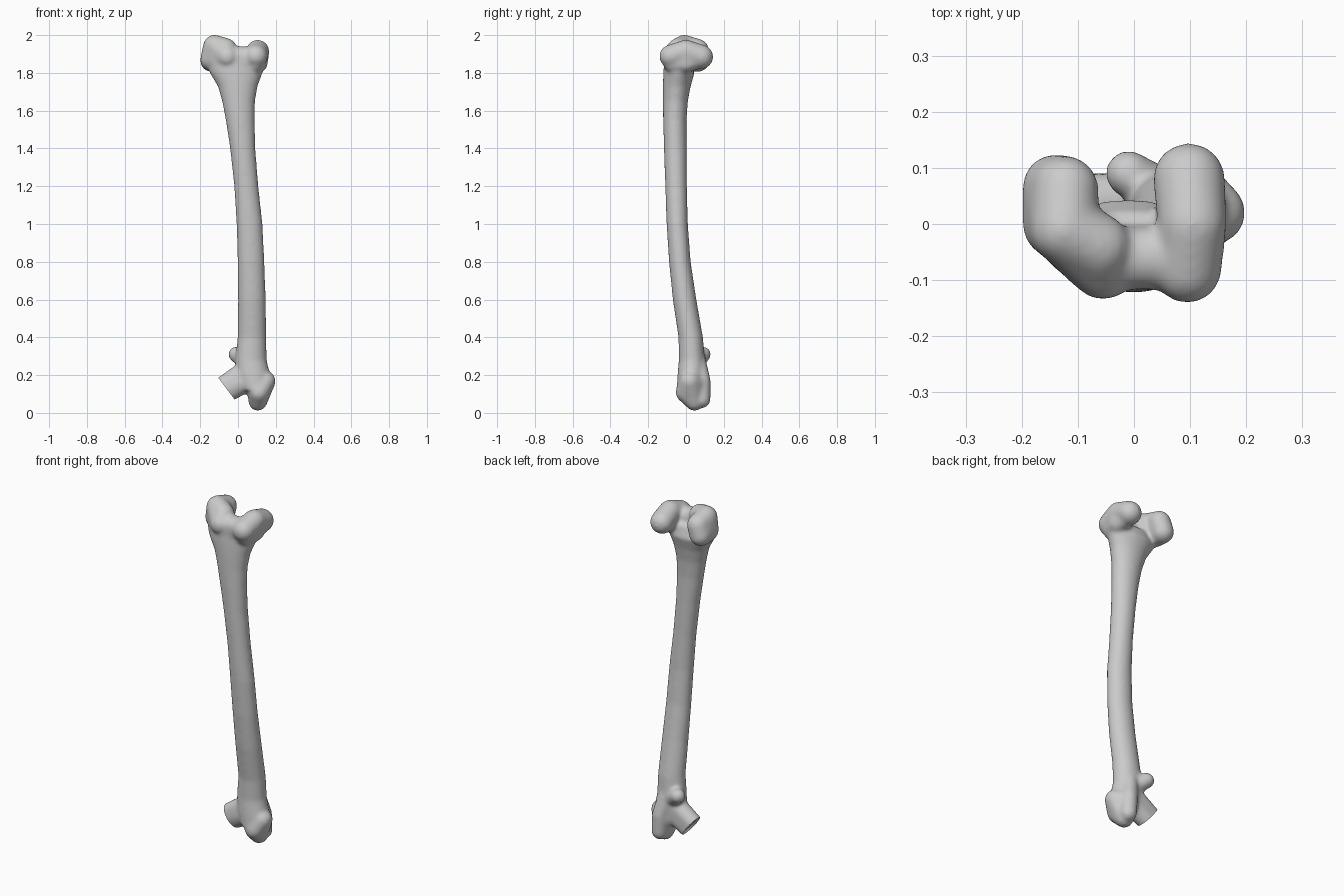
import bpy
import bmesh
import math
from mathutils import Vector

# Remove the default object
default_cube = bpy.data.objects.get("Cube")
if default_cube:
    bpy.data.objects.remove(default_cube, do_unlink=True)

bone_grey = bpy.data.materials.new("bone_grey")
bone_grey.use_nodes = True
GREY = (0.6, 0.6, 0.6, 1.0)
bone_grey.diffuse_color = GREY
bone_grey.node_tree.nodes["Principled BSDF"].inputs["Base Color"].default_value = GREY

bm = bmesh.new()


def loft(sections, sides=40):
    """Skin elliptical sections given as z, x min, x max, y min, y max."""
    rings = []
    for z, x0, x1, y0, y1 in sections:
        ring = []
        for i in range(sides):
            a = math.tau * i / sides
            x = (x0 + x1) / 2 + (x1 - x0) / 2 * math.cos(a)
            y = (y0 + y1) / 2 + (y1 - y0) / 2 * math.sin(a)
            ring.append(bm.verts.new((x, y, z)))
        rings.append(ring)
    for low, high in zip(rings, rings[1:]):
        for i in range(sides):
            j = (i + 1) % sides
            bm.faces.new((low[i], low[j], high[j], high[i]))
    bm.faces.new(rings[0][::-1])
    bm.faces.new(rings[-1])


def blob(*balls):
    """Wrap a rounded skin around a group of balls given as x, y, z, radius."""
    part = bmesh.new()
    for x, y, z, r in balls:
        made = bmesh.ops.create_icosphere(part, subdivisions=3, radius=r)
        bmesh.ops.translate(part, verts=made["verts"], vec=(x, y, z))
    hull = bmesh.ops.convex_hull(part, input=part.verts[:])
    skin = [f for f in hull["geom"] if isinstance(f, bmesh.types.BMFace)]
    copies = {}
    for face in skin:
        for v in face.verts:
            if v not in copies:
                copies[v] = bm.verts.new(v.co)
        bm.faces.new([copies[v] for v in face.verts])
    part.free()


def chain(*balls):
    """Join successive balls with tapered rounded links."""
    for pair in zip(balls, balls[1:]):
        blob(*pair)


# Shaft, bowed to the front and flared at both ends
loft([
    (0.12, 0.02, 0.17, -0.05, 0.10),
    (0.20, -0.01, 0.17, -0.045, 0.10),
    (0.28, -0.015, 0.152, -0.038, 0.10),
    (0.40, -0.002, 0.15, -0.04, 0.09),
    (0.60, 0.0, 0.147, -0.07, 0.055),
    (0.80, -0.002, 0.14, -0.09, 0.025),
    (1.00, -0.008, 0.13, -0.103, 0.01),
    (1.20, -0.02, 0.108, -0.11, 0.005),
    (1.40, -0.042, 0.092, -0.117, 0.003),
    (1.55, -0.065, 0.088, -0.121, 0.003),
    (1.65, -0.084, 0.09, -0.122, 0.01),
    (1.73, -0.107, 0.104, -0.122, 0.025),
    (1.80, -0.15, 0.13, -0.12, 0.045),
    (1.87, -0.16, 0.135, -0.115, 0.02),
])

# Inner condyle: blocky rear lobe running forward into a ridge
blob((-0.14, 0.065, 1.865, 0.06), (-0.122, 0.062, 1.92, 0.06),
     (-0.14, 0.0, 1.87, 0.06), (-0.125, -0.01, 1.942, 0.06))
blob((-0.135, 0.0, 1.87, 0.06), (-0.125, -0.01, 1.942, 0.06),
     (-0.055, -0.076, 1.885, 0.06), (-0.065, -0.04, 1.925, 0.06))

# Outer condyle: a narrower roller
chain((0.098, 0.08, 1.885, 0.065), (0.104, 0.0, 1.914, 0.062),
      (0.095, -0.08, 1.888, 0.062))
blob((0.104, 0.0, 1.91, 0.06), (0.108, 0.0, 1.85, 0.05),
     (0.098, 0.06, 1.875, 0.055), (0.09, -0.07, 1.85, 0.05))

# Groove floor between the condyles
blob((-0.04, -0.06, 1.885, 0.057), (0.06, -0.06, 1.885, 0.057),
     (0.01, -0.055, 1.82, 0.06))

# Large trochanter: outer bulge, lower tip and rear crest
blob((0.145, 0.02, 0.168, 0.055), (0.11, 0.0, 0.11, 0.056),
     (0.105, 0.045, 0.06, 0.05), (0.10, 0.075, 0.15, 0.05))
chain((0.11, 0.085, 0.07, 0.045), (0.105, 0.085, 0.17, 0.046),
      (0.08, 0.06, 0.28, 0.045))

# Small trochanter knob at the back
chain((0.03, 0.065, 0.28, 0.045), (-0.01, 0.09, 0.31, 0.042))

# Neck, left long so that it can be cut off square
blob((0.06, 0.03, 0.18, 0.06), (0.05, 0.035, 0.23, 0.055),
     (-0.08, 0.04, 0.145, 0.05), (-0.055, 0.04, 0.105, 0.05),
     (-0.115, 0.04, 0.10, 0.05))

# Fuse all parts into one soft skin
raw_mesh = bpy.data.meshes.new("bone")
bmesh.ops.recalc_face_normals(bm, faces=bm.faces[:])
bm.to_mesh(raw_mesh)
bm.free()
bone = bpy.data.objects.new("thigh_bone", raw_mesh)
bpy.context.collection.objects.link(bone)
remesh = bone.modifiers.new("fuse", "REMESH")
remesh.mode = "VOXEL"
remesh.voxel_size = 0.008
soften = bone.modifiers.new("soften", "SMOOTH")
soften.factor = 0.5
soften.iterations = 18
graph = bpy.context.evaluated_depsgraph_get()
fused = bpy.data.meshes.new_from_object(bone.evaluated_get(graph))
bone.modifiers.clear()

# Cut the neck and sink its broken end a little
bm = bmesh.new()
bm.from_mesh(fused)
cut = bmesh.ops.bisect_plane(
    bm, geom=bm.verts[:] + bm.edges[:] + bm.faces[:],
    plane_co=Vector((-0.055, 0.04, 0.12)), plane_no=Vector((-0.8, 0.0, -0.6)),
    clear_outer=True)
rim = [e for e in cut["geom_cut"] if isinstance(e, bmesh.types.BMEdge)]
cap = bmesh.ops.holes_fill(bm, edges=rim, sides=0)["faces"]
bmesh.ops.inset_region(bm, faces=cap, thickness=0.012, depth=-0.012)
bm.to_mesh(fused)
bm.free()
bone.data = fused
fused.materials.clear()
fused.materials.append(bone_grey)

# Smooth shading with a crisp rim at the break
bpy.ops.object.select_all(action="DESELECT")
bone.select_set(True)
bpy.context.view_layer.objects.active = bone
bpy.ops.object.shade_smooth_by_angle(angle=math.radians(40))
